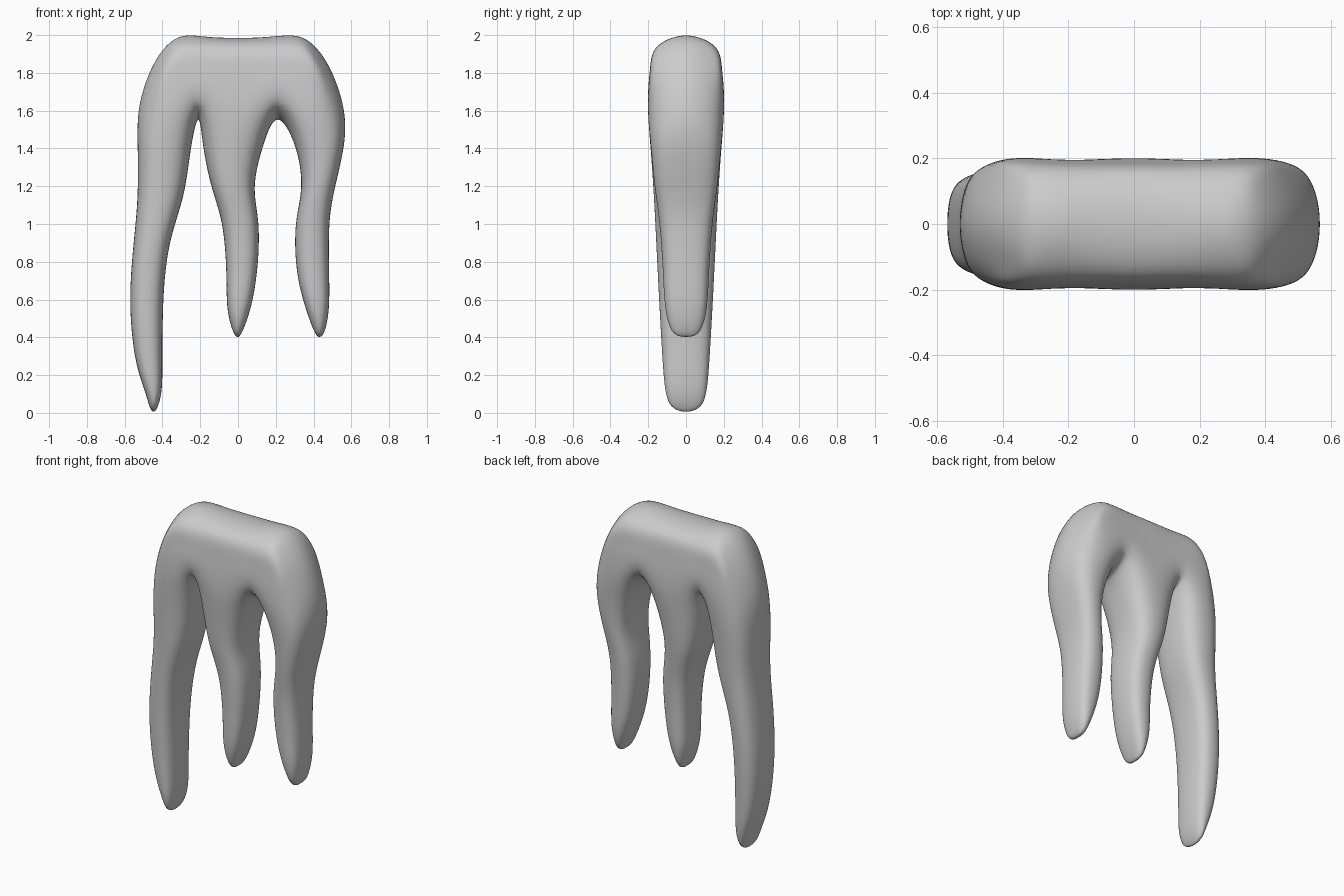
import bpy, bmesh

if "Cube" in bpy.data.objects:
    bpy.data.objects.remove(bpy.data.objects["Cube"])

K = 0.77  # roundness of the cross-section corners
bm = bmesh.new()


def column(x, z, d, xmid=None, zmid=None):
    """Front, (optional) middle and back vertex at one x position."""
    mid = None
    if xmid is not None:
        mid = bm.verts.new((xmid, 0, z if zmid is None else zmid))
    return [bm.verts.new((x, -d, z)), mid, bm.verts.new((x, d, z))]


def perimeter(cols):
    return ([c[0] for c in cols] + [cols[-1][1]]
            + [c[2] for c in reversed(cols)] + [cols[0][1]])


def bridge(a, b):
    a, b = perimeter(a), perimeter(b)
    n = len(a)
    for i in range(n):
        j = (i + 1) % n
        bm.faces.new((a[i], a[j], b[j], b[i]))


def cap(cols):
    for a, b in zip(cols, cols[1:]):
        for j in (0, 1):
            bm.faces.new((a[j], b[j], b[j + 1], a[j + 1]))


def body_level(z, xs, d, inset, zmids=None):
    """Seven columns: two ends and five between them."""
    cols = [column(xs[0] + inset, z, d * 0.75, xs[0])]
    for i, x in enumerate(xs[1:-1]):
        zm = zmids[i] if zmids else None
        cols.append(column(x, z, d, x if zmids else None, zm))
    cols.append(column(xs[-1] - inset, z, d * 0.75, xs[-1]))
    return cols


# body: crotch level, shoulder level, top level
crotch = body_level(1.62, (-.523, -.37, -.21, 0, .21, .39, .557), .2, .05)
for i in (2, 4):
    for v in (crotch[i][0], crotch[i][2]):
        v.co.z = 1.655
        v.co.y *= 0.91
    crotch[i][1] = bm.verts.new((crotch[i][0].co.x, 0, 1.55))
shoulder = body_level(1.82, (-.46, -.36, -.19, 0, .19, .38, .49), .188, .045)
top = body_level(1.94, (-.38, -.285, -.16, 0, .16, .305, .405), .15, .03,
                 (1.998, 1.99, 1.985, 1.99, 1.998))
bridge(crotch, shoulder)
bridge(shoulder, top)
cap(top)

# legs: (z, left, right, half depth) from top to tip, then tip height
legs = [
    ([(1.4, -.53, -.25, .187), (1.15, -.532, -.29, .17), (.9, -.552, -.36, .157),
      (.6, -.57, -.395, .142), (.3, -.545, -.40, .125), (.12, -.495, -.405, .108),
      (.035, -.468, -.425, .075)], .005),
    ([(1.42, -.185, .135, .187), (1.2, -.14, .088, .165), (1.0, -.085, .108, .14),
      (.75, -.062, .10, .122), (.55, -.055, .065, .108), (.43, -.025, .022, .07)], .402),
    ([(1.42, .30, .56, .187), (1.2, .335, .515, .165), (1.0, .307, .484, .14),
      (.75, .313, .482, .122), (.55, .36, .48, .108), (.43, .405, .457, .07)], .402),
]
for i, (sections, tip) in enumerate(legs):
    prev = crotch[2 * i:2 * i + 3]
    for s, (z, l, r, d) in enumerate(sections):
        c, a = (l + r) / 2, (r - l) / 2
        last = s == len(sections) - 1
        cols = [column(c - K * a, z, K * d, l),
                column(c, z, d, c if last else None, tip),
                column(c + K * a, z, K * d, r)]
        bridge(prev, cols)
        prev = cols
    cap(prev)

bmesh.ops.recalc_face_normals(bm, faces=bm.faces)
mesh = bpy.data.meshes.new("three_legged_body")
bm.to_mesh(mesh)
bm.free()
obj = bpy.data.objects.new("three_legged_body", mesh)
bpy.context.collection.objects.link(obj)
mesh.polygons.foreach_set("use_smooth", [True] * len(mesh.polygons))

sub = obj.modifiers.new("smooth", 'SUBSURF')
sub.levels = sub.render_levels = 3

# push the cage outwards until the smooth surface passes through the points
targets = [v.co.copy() for v in mesh.vertices]
for _ in range(7):
    bpy.context.view_layer.update()
    deps = bpy.context.evaluated_depsgraph_get()
    ev = obj.evaluated_get(deps).data
    moves = [(t - ev.vertices[i].co) * 0.8 for i, t in enumerate(targets)]
    for v, m in zip(mesh.vertices, moves):
        v.co += m
    mesh.update()
    obj.update_tag()
